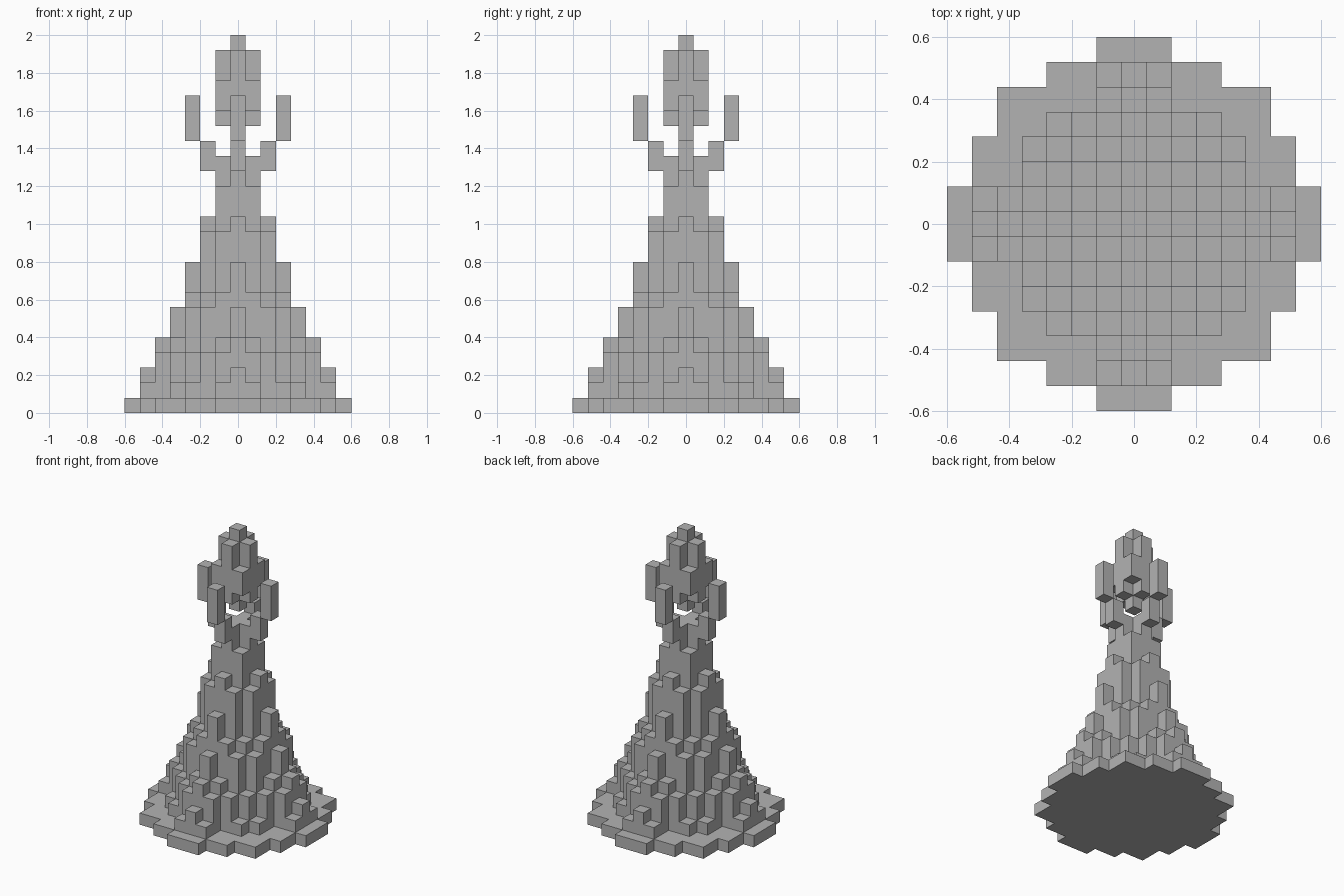
import bpy, bmesh
from mathutils import Vector

cube = bpy.data.objects.get("Cube")
if cube:
    bpy.data.objects.remove(cube, do_unlink=True)

UNIT = 0.08  # edge length of one block

stone = bpy.data.materials.new("plain_grey")
stone.use_nodes = True
grey = (0.45, 0.45, 0.45, 1.0)
stone.diffuse_color = grey
stone.node_tree.nodes["Principled BSDF"].inputs["Base Color"].default_value = grey


def column(i, j, low, high):
    """Blocks of one column, repeated in all eight mirrored positions."""
    cells = set()
    for a, b in ((i, j), (j, i)):
        for sx in (-1, 1):
            for sy in (-1, 1):
                cells |= {(sx * a, sy * b, k) for k in range(low, high)}
    return cells


def columns(*specs):
    return set().union(*(column(*s) for s in specs))


# Stepped round foot: half width of each row
foot = set()
for row, half in enumerate((7, 7, 6, 6, 5, 5, 3, 1)):
    for i in range(-half, half + 1):
        foot |= {(i, row, 0), (i, -row, 0)}

# Tapering tower: top level of each column, with ribs along both axes
tower_tops = [
    (15, 14, 13, 10, 7, 5, 3),   # on the axis
    (15, 12, 8, 5, 4, 2),        # one block off the axis
    (8, 7, 4),                   # two blocks off
    (4, 2),                      # three blocks off
]
tower = set()
for j, tops in enumerate(tower_tops):
    for step, top in enumerate(tops):
        tower |= column(j + step, j, 1, top)

# Neck and cup with four raised prongs
cup = columns((0, 0, 14, 17), (1, 0, 14, 17), (2, 0, 16, 18))
prongs = column(3, 0, 18, 21)

# Pointed bud floating above the cup
bud = columns((0, 0, 18, 25), (1, 0, 19, 24), (1, 1, 20, 22))

parts = {"foot": foot, "tower": tower, "cup": cup, "prongs": prongs, "bud": bud}
solid = set().union(*parts.values())


def build(name, cells):
    """Skin the outside of a set of blocks and merge its flat areas."""
    bm = bmesh.new()
    for cell in sorted(cells):
        centre = Vector(cell) + Vector((0, 0, 0.5))
        for axis in range(3):
            for sign in (-1, 1):
                near = list(cell)
                near[axis] += sign
                if tuple(near) in solid:
                    continue
                n, u, v = Vector(), Vector(), Vector()
                n[axis] = sign / 2
                u[(axis + 1) % 3] = sign / 2
                v[(axis + 2) % 3] = 0.5
                corners = (-u - v, u - v, u + v, -u + v)
                bm.faces.new([bm.verts.new((centre + n + c) * UNIT) for c in corners])
    bmesh.ops.remove_doubles(bm, verts=bm.verts, dist=UNIT / 100)
    bmesh.ops.dissolve_limit(bm, angle_limit=0.01, verts=bm.verts, edges=bm.edges)
    mesh = bpy.data.meshes.new(name)
    bm.to_mesh(mesh)
    bm.free()
    mesh.materials.append(stone)
    bpy.context.collection.objects.link(bpy.data.objects.new(name, mesh))


for part, cells in parts.items():
    build(part, cells)
